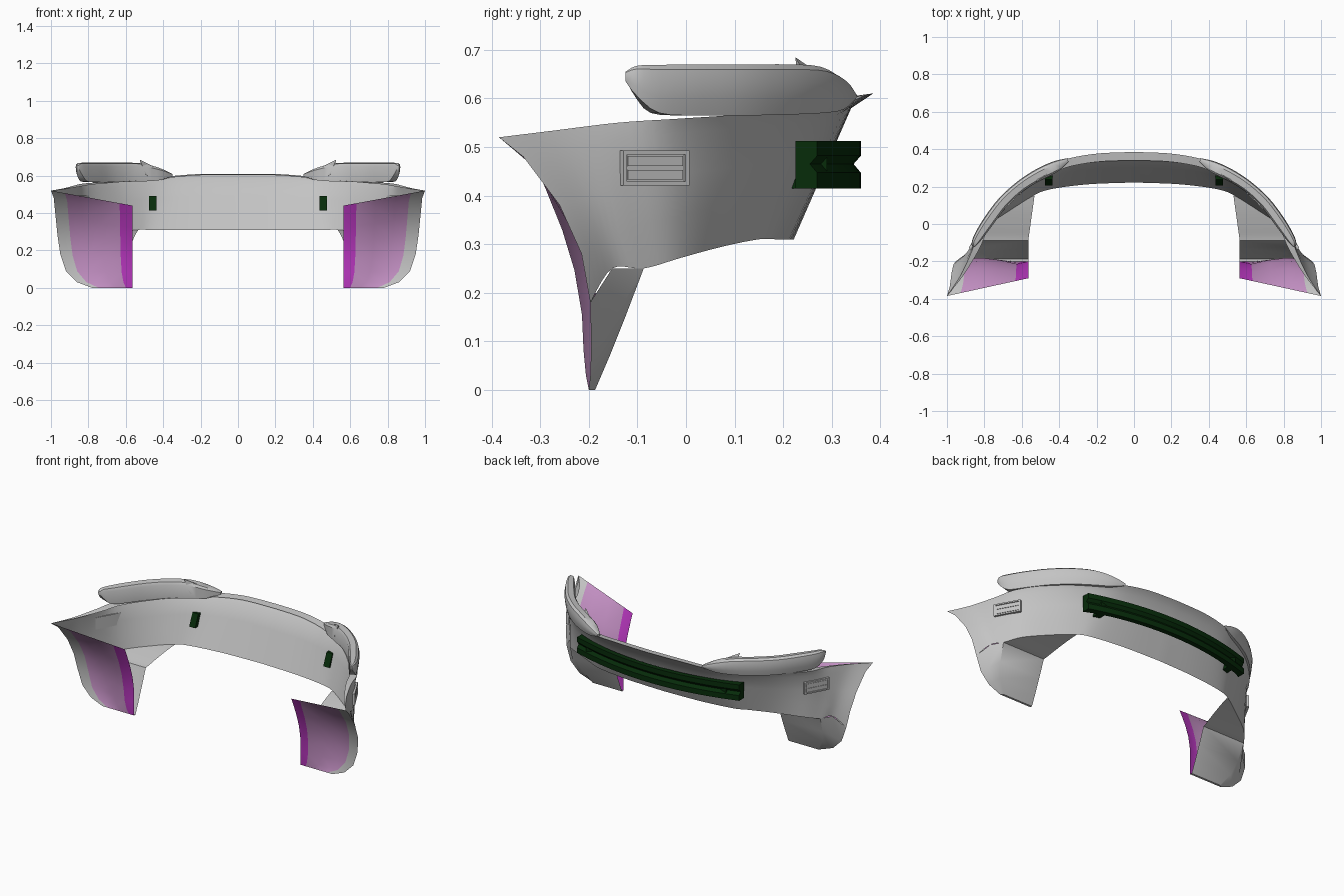
import bpy, bmesh, math
from mathutils import Vector as V, Matrix

cube = bpy.data.objects.get("Cube")
if cube:
    bpy.data.objects.remove(cube, do_unlink=True)


def material(name, rgb):
    m = bpy.data.materials.new(name)
    m.use_nodes = True
    m.diffuse_color = (*rgb, 1)
    m.node_tree.nodes["Principled BSDF"].inputs["Base Color"].default_value = (*rgb, 1)
    return m


GREY = material("body grey", (0.55, 0.55, 0.55))
GREEN = material("dark green", (0.002, 0.025, 0.003))
PURPLE = material("strong purple", (0.5, 0.04, 0.54))
LILAC = material("pale purple", (0.55, 0.28, 0.55))


def finish(name, bm, mats, mirror=True, angle=35):
    bmesh.ops.remove_doubles(bm, verts=bm.verts, dist=0.0005)
    bmesh.ops.recalc_face_normals(bm, faces=bm.faces)
    me = bpy.data.meshes.new(name)
    bm.to_mesh(me)
    bm.free()
    for m in mats:
        me.materials.append(m)
    ob = bpy.data.objects.new(name, me)
    bpy.context.collection.objects.link(ob)
    bpy.ops.object.select_all(action='DESELECT')
    ob.select_set(True)
    bpy.context.view_layer.objects.active = ob
    bpy.ops.object.shade_smooth_by_angle(angle=math.radians(angle))
    if mirror:
        mod = ob.modifiers.new("Mirror", 'MIRROR')
        mod.merge_threshold = 0.001


def loft(bm, columns, closed=False, caps=False, mats=None):
    """Skin a list of equal-length point columns."""
    rows = [[bm.verts.new(p) for p in c] for c in columns]
    n = len(rows[0])
    for i, (a, b) in enumerate(zip(rows, rows[1:])):
        for j in range(n if closed else n - 1):
            k = (j + 1) % n
            f = bm.faces.new((a[j], b[j], b[k], a[k]))
            f.material_index = mats[i] if mats else 0
    if caps:
        bm.faces.new(rows[0])
        bm.faces.new(rows[-1][::-1])


def smooth_columns(cols, n):
    """Catmull-Rom interpolation through whole columns."""
    out = []
    for i in range(len(cols) - 1):
        p0, p1, p2 = cols[max(i - 1, 0)], cols[i], cols[i + 1]
        p3 = cols[min(i + 2, len(cols) - 1)]
        for s in range(n):
            t = s / n
            out.append([b + (c - a) * (t / 2) + (2 * a - 5 * b + 4 * c - d) * (t * t / 2)
                        + (3 * b - a - 3 * c + d) * (t ** 3 / 2)
                        for a, b, c, d in zip(p0, p1, p2, p3)])
    return out + [cols[-1]]


def station(bottom, tip, overhang):
    """Bumper section: inner lip, lip tip, under lip, wall."""
    b, t = V(bottom), V(tip)
    inward = V((-t.x, -t.y - 0.3, 0)).normalized()
    under = t + inward * overhang + V((0, 0, -0.03))
    return [t + inward * 0.045 + V((0, 0, -0.006)), t, under,
            under.lerp(b, 0.33), under.lerp(b, 0.66), b]


# Wheel arch edge of the flare, and the inner edge of the arch liner
arch = [V(p) for p in ((1, -.385, .52), (.985, -.335, .48), (.975, -.26, .38),
                       (.965, -.215, .28), (.95, -.197, .18), (.92, -.195, .09),
                       (.86, -.197, .03), (.78, -.2, 0))]
inner = [V((0.565, y, z)) for y, z in ((-.29, .44), (-.272, .4), (-.24, .32), (-.215, .24),
                                       (-.2, .15), (-.2, .08), (-.2, .03), (-.2, 0))]

# Main shell, from the centre round to the wheel arch
corner = [V(p) for p in ((.825, -.13, .545), (.865, -.14, .55), (.869, -.135, .515),
                         (.868, -.125, .42), (.864, -.11, .33), (.85, -.087, .25))]
edge = [arch[0]] + arch[:5]
flare = [a.lerp(b, 0.55) + V((-0.012, 0, 0)) for a, b in zip(corner[:5], edge)]
flare.append(V((.888, -.152, .25)))
stations = [station((0, .222, .31), (0, .385, .61), .045),
            station((.25, .212, .31), (.22, .374, .608), .043),
            station((.45, .185, .31), (.42, .328, .592), .035),
            station((.54, .15, .31), (.6, .222, .577), .022),
            station((.66, .075, .295), (.73, .1, .566), .014),
            station((.785, -.01, .272), (.825, -.02, .558), .01),
            corner, flare, edge]
STEP = 5
columns = smooth_columns(stations, STEP)
bm = bmesh.new()
loft(bm, columns)
finish("bumper_shell", bm, [GREY])

# Floor turned inward under the side walls
bm = bmesh.new()
lower = [c[-1] for c in columns[3 * STEP:6 * STEP + 1]]
loft(bm, [[p, V((min(p.x, 0.553 - 0.14 * p.y), p.y, p.z))] for p in lower])
finish("side_floor", bm, [GREY])

# Tapered leg behind the wheel arch, closed along its foot
bm = bmesh.new()
back = [corner[-1], V((.84, -.125, .15)), V((.815, -.157, .07)),
        V((.765, -.187, 0)), V((.765, -.2, 0))]
front = arch[4:] + arch[-1:]
swell = [flare[-1]] + [a.lerp(b, 0.6) for a, b in zip(back[1:], front[1:])]
inside = [V((0.565, p.y, p.z)) for p in back]
loft(bm, [inside, back, swell, front])
finish("lower_leg", bm, [GREY], angle=30)

# Hollowed arch liner: strong inner strip, pale middle, grey outer border
bm = bmesh.new()
panel = []
for f, hollow in ((0, 0), (.16, -.015), (.4, .006), (.65, .018), (.83, .012), (1, 0)):
    panel.append([a.lerp(b, f) + V((0, hollow * math.sin(math.pi * i / 7), 0))
                  for i, (a, b) in enumerate(zip(inner, arch))])
loft(bm, panel, mats=(0, 1, 1, 1, 2))
finish("arch_liner", bm, [PURPLE, LILAC, GREY])

# Raised pods along the top edge: x, y, low z, high z, width
pod = ((.862, -.125, .635, .655, .012), (.868, -.1, .605, .667, .035),
       (.85, -.05, .57, .669, .05), (.8, .035, .565, .67, .06),
       (.72, .14, .565, .67, .06), (.62, .23, .567, .67, .06),
       (.52, .295, .57, .665, .065), (.43, .335, .577, .642, .06),
       (.355, .352, .597, .61, .02))
rings = []
for i, (x, y, lo, hi, w) in enumerate(pod):
    a, b = pod[max(i - 1, 0)], pod[min(i + 1, len(pod) - 1)]
    out = V((b[1] - a[1], a[0] - b[0], 0)).normalized()
    h = hi - lo
    shape = ((-0.2 * w, 0), (-0.07 * w, 0.3 * h), (0, 0.65 * h), (-0.08 * w, 0.9 * h),
             (-0.3 * w, h), (-0.85 * w, 0.95 * h), (-w, 0.8 * h), (-w, 0))
    rings.append([V((x, y, lo + z)) + out * o for o, z in shape])
bm = bmesh.new()
loft(bm, smooth_columns(rings, 3), closed=True, caps=True)
finish("top_pod", bm, [GREY])

# Pointed wedge at the inner end of each pod
bm = bmesh.new()
loft(bm, [[V((.36, .345, .59)), V((.36, .34, .605)), V((.37, .335, .59))],
          [V((.5, .28, .59)), V((.525, .225, .685)), V((.49, .235, .6))]],
     closed=True, caps=True)
finish("pod_wedge", bm, [GREY], angle=10)

# Curved crash bar with a grooved outer face
bm = bmesh.new()
bar = []
for i in range(23):
    x = -0.55 + 1.1 * i / 22
    bend = (x / 0.55) ** 2
    y = 0.36 - 0.09 * bend
    depth = 0.03 + 0.015 * bend ** 3
    bar.append([V((x, y - o, z)) for o, z in
                ((depth, .415), (depth, .512), (0, .512), (0, .482),
                 (.015, .465), (0, .447), (0, .415))])
loft(bm, bar, closed=True, caps=True)
finish("crash_bar", bm, [GREEN], mirror=False, angle=20)

# Small brackets carrying the bar
bm = bmesh.new()
loft(bm, [[V((x, y, z)) for y, z in ((.205, .415), (.29, .415), (.29, .49), (.237, .49))]
          for x in (.435, .475)], closed=True, caps=True)
finish("bar_bracket", bm, [GREEN])

# Side vent: backing plate, frame and slats, standing off the wall
bm = bmesh.new()
place = (Matrix.Translation((.838, -.066, .457))
         @ Matrix.Rotation(math.atan2(-0.111, 0.061), 4, 'Z'))


def block(x, z, sx, sz, depth):
    m = (place @ Matrix.Translation((x, depth / 2 - 0.006, z))
         @ Matrix.Diagonal((sx, depth, sz, 1)))
    bmesh.ops.create_cube(bm, size=1, matrix=m)


block(0, 0, .145, .065, .01)
for s in (-1, 1):
    block(0, s * .032, .155, .008, .016)
    block(s * .073, 0, .009, .07, .016)
    block(0, s * .014, .13, .02, .013)
finish("side_vent", bm, [GREY], angle=10)
